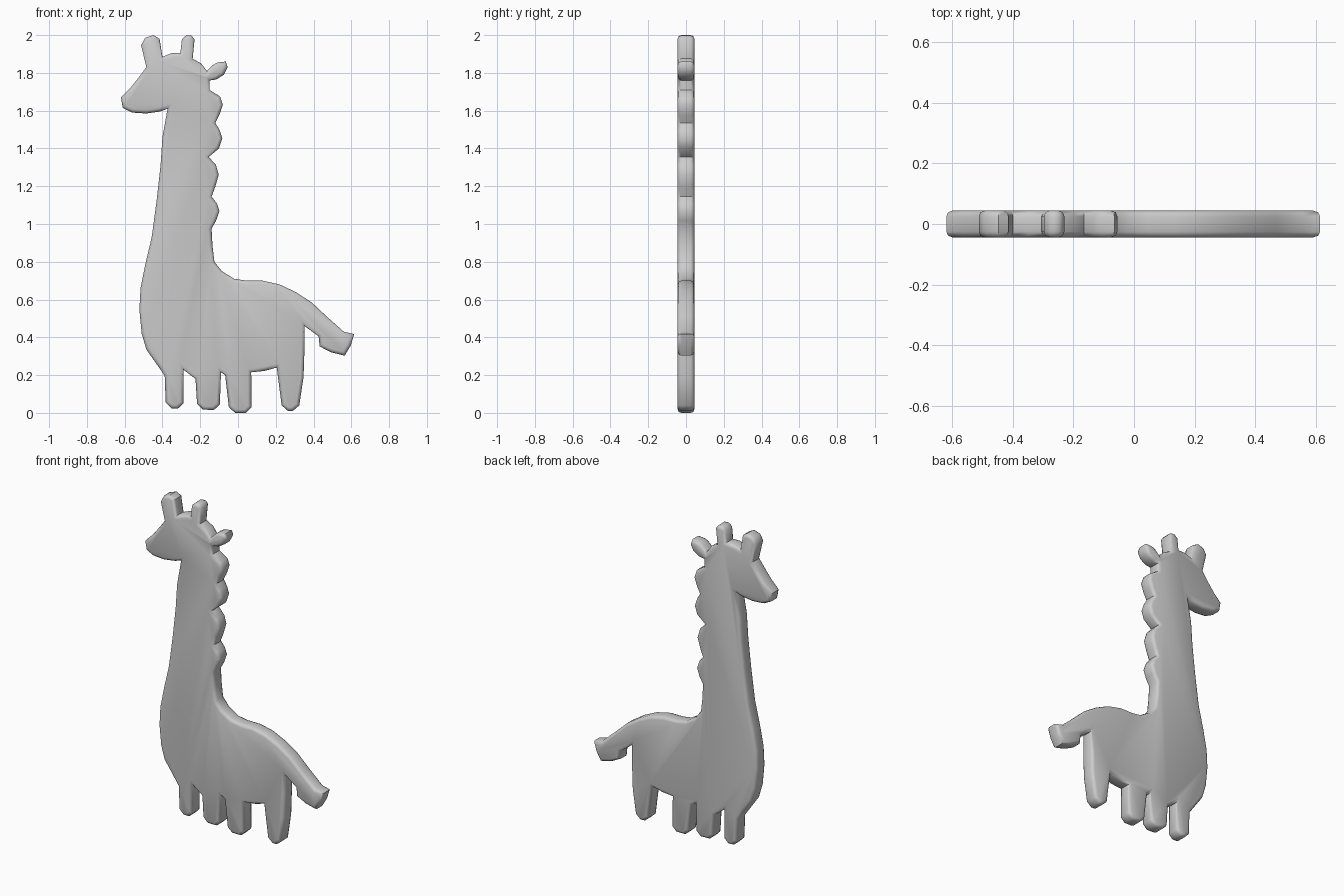
import bpy, bmesh, math
from mathutils import Vector

if "Cube" in bpy.data.objects:
    bpy.data.objects.remove(bpy.data.objects["Cube"])

HALF = 0.044     # half thickness
ROUND = 0.018    # edge rounding


def stub(a, tip_a, tip_b, b, r=0.03):
    """Leg or horn: two sides and a tip with cut corners."""
    a, ta, tb, b = (Vector(p) for p in (a, tip_a, tip_b, b))
    step = lambda p, q: tuple(p + (q - p).normalized() * r)
    return [tuple(a), step(ta, a), step(ta, tb), step(tb, ta), step(tb, b), tuple(b)]


def mane(valleys, outer):
    """Row of bumps between neighbouring valley points."""
    pts = [valleys[0]]
    for (x0, z0), (x1, z1), o in zip(valleys, valleys[1:], outer):
        for t, dx in ((0.2, 0.015), (0.45, 0), (0.75, 0.018)):
            pts.append((o - dx, z0 + (z1 - z0) * t))
        pts.append((x1, z1))
    return pts


# Outline, clockwise from the muzzle
outline = [(-.62, 1.67), (-.57, 1.72), (-.53, 1.77)]
# horns and crown
outline += stub((-.485, 1.83), (-.52, 1.975), (-.42, 2.01), (-.40, 1.885))
outline += [(-.35, 1.905)]
outline += stub((-.305, 1.905), (-.295, 1.998), (-.228, 1.998), (-.24, 1.875), 0.02)
outline += [(-.195, 1.85), (-.165, 1.81)]
# ear
outline += [(-.135, 1.84), (-.11, 1.855), (-.065, 1.86), (-.055, 1.83),
            (-.075, 1.79), (-.115, 1.765), (-.15, 1.76)]
# mane
outline += mane([(-.15, 1.71), (-.12, 1.535), (-.155, 1.355), (-.14, 1.145), (-.14, .975)],
                [-.08, -.083, -.102, -.098])
# back
outline += [(-.135, .885), (-.125, .80), (-.085, .75), (-.02, .71), (.045, .70), (.13, .70),
            (.22, .68), (.305, .64), (.39, .585), (.47, .51), (.56, .43)]
# tail tuft
outline += [(.615, .417), (.597, .357), (.565, .303), (.495, .32), (.432, .352),
            (.427, .405), (.352, .46), (.352, .34)]
# legs and belly
outline += stub((.347, .19), (.32, .01), (.235, .01), (.205, .24))
outline += [(.14, .222)]
outline += stub((.07, .215), (.072, .0), (-.045, .0), (-.068, .2))
outline += stub((-.09, .215), (-.097, .015), (-.215, .018), (-.225, .18))
outline += stub((-.288, .228), (-.288, .022), (-.382, .025), (-.388, .197))
# chest and front of neck
outline += [(-.425, .25), (-.485, .335), (-.51, .42), (-.522, .545), (-.516, .66), (-.49, .79),
            (-.457, .93), (-.43, 1.13), (-.41, 1.31), (-.40, 1.46), (-.373, 1.61)]
# jaw
outline += [(-.415, 1.595), (-.485, 1.585), (-.56, 1.59), (-.61, 1.615)]

# Slab between two copies of the outline
bm = bmesh.new()
rings = [[bm.verts.new((x, s * (HALF - ROUND), z)) for x, z in outline] for s in (-1, 1)]
caps = [bm.faces.new(r) for r in rings]
n = len(outline)
for i in range(n):
    j = (i + 1) % n
    bm.faces.new((rings[0][i], rings[0][j], rings[1][j], rings[1][i]))
bmesh.ops.recalc_face_normals(bm, faces=bm.faces[:])

# Rounded rim: two inset steps on each side
for inset, y in ((ROUND * .3, HALF - ROUND * .3), (ROUND * .7, HALF)):
    for cap, s in zip(caps, (-1, 1)):
        bm.normal_update()
        bmesh.ops.inset_region(bm, faces=[cap], thickness=inset, use_even_offset=True)
        for v in cap.verts:
            v.co.y = s * y

mesh = bpy.data.meshes.new("giraffe_body")
bm.to_mesh(mesh)
bm.free()
body = bpy.data.objects.new("giraffe_body", mesh)
bpy.context.collection.objects.link(body)
bpy.context.view_layer.objects.active = body
body.select_set(True)
bpy.ops.object.shade_smooth_by_angle(angle=math.radians(45))
